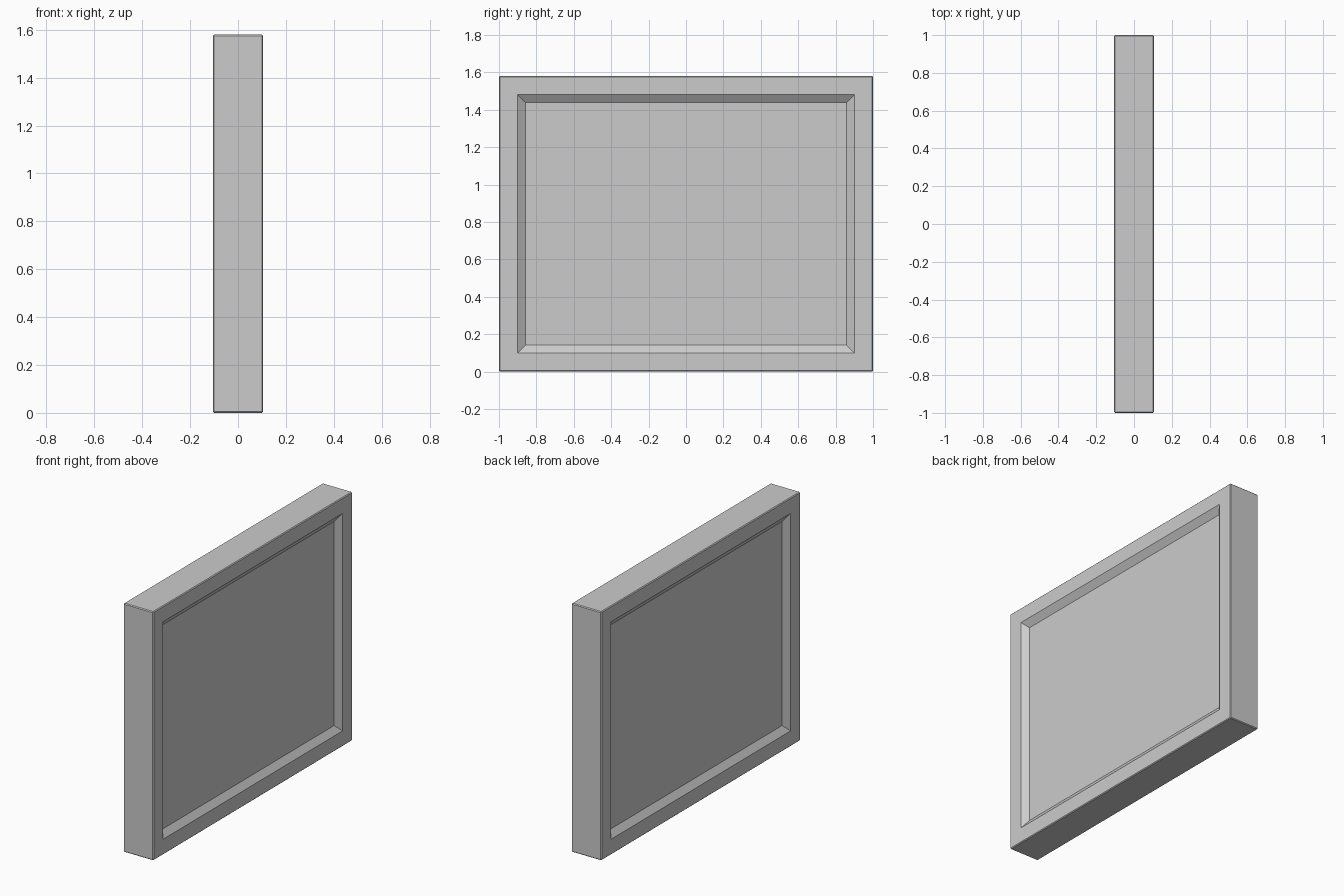
import bpy, bmesh
from mathutils import Vector

if "Cube" in bpy.data.objects:
    bpy.data.objects.remove(bpy.data.objects["Cube"])

HALF_X, HALF_Y, HEIGHT = 0.105, 1.0, 1.58
BORDER, SLOPE, DEPTH = 0.14, 0.06, 0.03

# Slab body
bm = bmesh.new()
bmesh.ops.create_cube(bm, size=1)
bmesh.ops.scale(bm, vec=(2 * HALF_X, 2 * HALF_Y, HEIGHT), verts=bm.verts)
bmesh.ops.translate(bm, vec=(0, 0, HEIGHT / 2), verts=bm.verts)
outer_edges = list(bm.edges)


def recess_panel(face):
    """Flat border, then a sloped step down to the sunken panel."""
    inward = -face.normal.copy()
    bmesh.ops.inset_region(bm, faces=[face], thickness=BORDER)
    bmesh.ops.inset_region(bm, faces=[face], thickness=SLOPE)
    bmesh.ops.translate(bm, vec=inward * DEPTH, verts=face.verts)


# Sunken panels on both broad sides
bm.normal_update()
for side in [f for f in bm.faces if abs(f.normal.x) > 0.9]:
    recess_panel(side)

# Tiny chamfer on the outer edges
bmesh.ops.bevel(bm, geom=outer_edges, offset=0.005, segments=1, affect='EDGES')
bmesh.ops.recalc_face_normals(bm, faces=bm.faces)

mesh = bpy.data.meshes.new("framed_panel")
bm.to_mesh(mesh)
bm.free()
bpy.context.collection.objects.link(bpy.data.objects.new("framed_panel", mesh))
